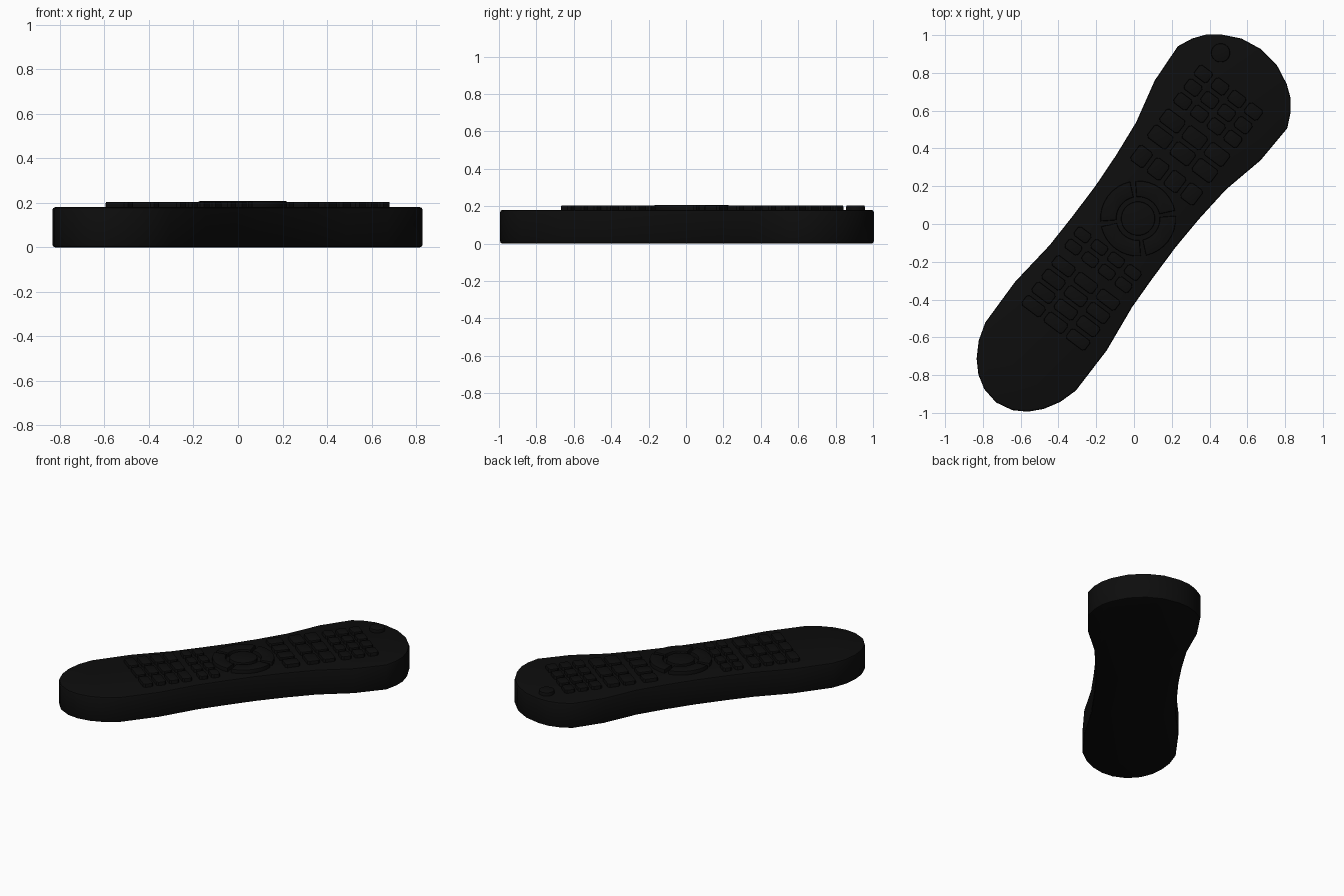
import bpy, bmesh, math

if "Cube" in bpy.data.objects:
    bpy.data.objects.remove(bpy.data.objects["Cube"])

# One near-black plastic everywhere
black = bpy.data.materials.new("black_plastic")
black.diffuse_color = (0.004, 0.004, 0.004, 1)
black.use_nodes = True
black.node_tree.nodes["Principled BSDF"].inputs["Base Color"].default_value = black.diffuse_color

AXIS_SHIFT = -0.017      # sideways offset of the long axis
TOP = 0.18               # height of the flat top face


def world(u, v):
    """u runs across the remote, v along it; the remote lies diagonally."""
    u += AXIS_SHIFT
    return 0.8 * u + 0.6 * v, -0.6 * u + 0.8 * v


def prisms(name, outlines, z0, z1, bevel, bevel_bottom=False):
    """Extrude outlines (u, v) into one object with softened rims."""
    bm = bmesh.new()
    for pts in outlines:
        lo = [bm.verts.new((*world(*p), z0)) for p in pts]
        hi = [bm.verts.new((*world(*p), z1)) for p in pts]
        bm.faces.new(lo)
        bm.faces.new(hi)
        for i in range(len(pts)):
            j = (i + 1) % len(pts)
            bm.faces.new((lo[i], lo[j], hi[j], hi[i]))
    bmesh.ops.recalc_face_normals(bm, faces=bm.faces)
    rims = [e for e in bm.edges if all(abs(v.co.z - z1) < 1e-5 for v in e.verts)
            or (bevel_bottom and all(abs(v.co.z - z0) < 1e-5 for v in e.verts))]
    bmesh.ops.bevel(bm, geom=rims, offset=bevel, segments=2, profile=0.5,
                    affect='EDGES')
    me = bpy.data.meshes.new(name)
    bm.to_mesh(me)
    bm.free()
    me.materials.append(black)
    me.shade_smooth()
    me.set_sharp_from_angle(angle=math.radians(35))
    ob = bpy.data.objects.new(name, me)
    bpy.context.collection.objects.link(ob)
    return ob


def disc(u, v, r, n=24):
    return [(u + r * math.cos(2 * math.pi * i / n),
             v + r * math.sin(2 * math.pi * i / n)) for i in range(n)]


def key(u, v, w, h, c=0.012):
    """Rectangular key with clipped corners."""
    a, b = w / 2, h / 2
    return [(u - a + c, v - b), (u + a - c, v - b), (u + a, v - b + c),
            (u + a, v + b - c), (u + a - c, v + b), (u - a + c, v + b),
            (u - a, v + b - c), (u - a, v - b + c)]


def grid(cols, rows, w, v0, v1, gap=0.022):
    """Keys filling width w, from v0 to v1, centred on the axis."""
    cw, rh = (w + gap) / cols, (v1 - v0 + gap) / rows
    return [key((c - (cols - 1) / 2) * cw, v0 + (r + 0.5) * rh - gap / 2,
                cw - gap, rh - gap)
            for c in range(cols) for r in range(rows)]


def arc_pad(cu, cv, r0, r1, mid, half, n=8):
    """Section of a ring around (cu, cv)."""
    ang = [mid - half + 2 * half * i / n for i in range(n + 1)]
    return [(cu + r * math.cos(a), cv + r * math.sin(a))
            for r, seq in ((r1, ang), (r0, ang[::-1])) for a in seq]


# Body: waisted outline, half profile mirrored
half = [(0, 1.144), (.117, 1.127), (.219, 1.078), (.28, 1.031), (.326, .97),
        (.362, .892), (.351, .673), (.297, .438), (.277, .231), (.267, .034),
        (.268, -.173), (.273, -.358), (.303, -.622), (.3, -.89), (.27, -.988),
        (.222, -1.07), (.164, -1.132), (.093, -1.175), (0, -1.194)]
outline = half + [(-u, v) for u, v in half[-2:0:-1]]
prisms("remote_body", [outline], 0, TOP, 0.012, True)

# Keypads along the top face
Z0, Z1 = TOP - 0.01, 0.204
prisms("number_keys", grid(3, 4, 0.42, -0.70, -0.37), Z0, Z1, 0.006)
prisms("playback_keys", grid(4, 2, 0.42, -0.32, -0.18), Z0, Z1, 0.006)
prisms("menu_keys", grid(4, 1, 0.42, 0.26, 0.36), Z0, Z1, 0.006)
prisms("volume_keys", grid(3, 2, 0.42, 0.41, 0.60), Z0, Z1, 0.006)
prisms("function_keys", grid(4, 3, 0.42, 0.64, 0.89), Z0, Z1, 0.006)

# Round navigation pad: four curved keys and a centre button
NV = 0.036
pads = [arc_pad(0.017, NV, 0.115, 0.2, k * math.pi / 2, math.radians(41))
        for k in range(4)]
prisms("navigation_ring", pads, Z0, 0.207, 0.006)
prisms("centre_button", [disc(0.017, NV, 0.09)], Z0, 0.207, 0.006)

# Power button near the top corner
prisms("power_button", [disc(-0.16, 1.0, 0.05)], Z0, 0.204, 0.006)
